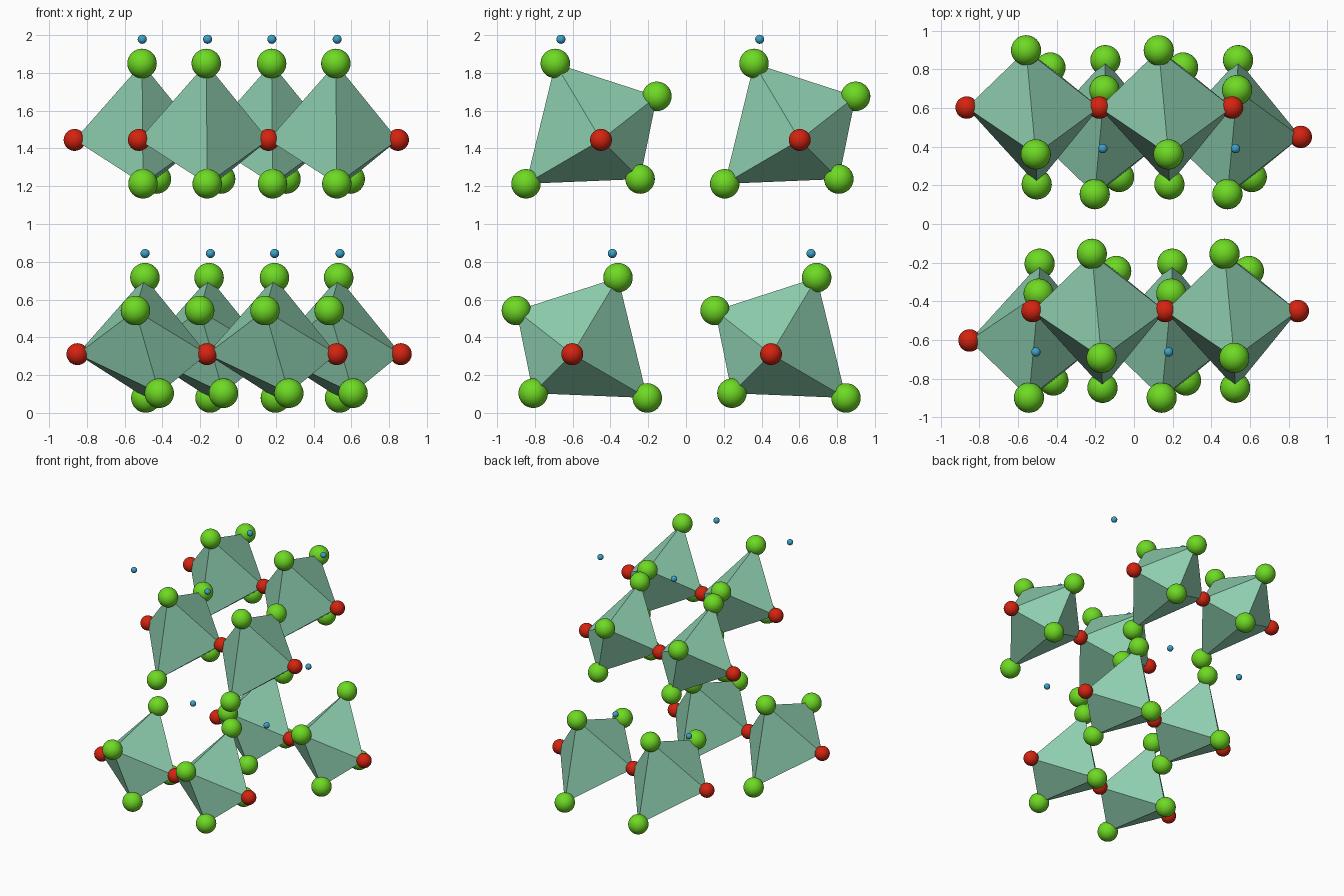
import bpy
import bmesh
from mathutils import Vector

cube = bpy.data.objects.get("Cube")
if cube:
    bpy.data.objects.remove(cube)


def material(name, rgb):
    m = bpy.data.materials.new(name)
    m.use_nodes = True
    m.diffuse_color = (*rgb, 1)
    m.node_tree.nodes["Principled BSDF"].inputs["Base Color"].default_value = (*rgb, 1)
    return m


def ball_mesh(name, radius, mat):
    bm = bmesh.new()
    bmesh.ops.create_uvsphere(bm, u_segments=32, v_segments=16, radius=radius)
    for f in bm.faces:
        f.smooth = True
    me = bpy.data.meshes.new(name)
    bm.to_mesh(me)
    bm.free()
    me.materials.append(mat)
    return me


def place(name, mesh, loc):
    ob = bpy.data.objects.new(name, mesh)
    ob.location = loc
    bpy.context.collection.objects.link(ob)


def octahedron_mesh(name, half, ring, mat):
    """Two tips on the x axis joined to a skewed ring of four corners."""
    bm = bmesh.new()
    tips = [bm.verts.new((s * half, 0, 0)) for s in (-1, 1)]
    corners = [bm.verts.new(c) for c in ring]
    for i in range(4):
        for tip in tips:
            bm.faces.new((tip, corners[i], corners[(i + 1) % 4]))
    bmesh.ops.recalc_face_normals(bm, faces=bm.faces[:])
    me = bpy.data.meshes.new(name)
    bm.to_mesh(me)
    bm.free()
    me.materials.append(mat)
    return me


jade = material("jade", (0.275, 0.63, 0.434))
green = ball_mesh("green_ball", 0.078, material("leaf green", (0.156, 0.70, 0.017)))
red = ball_mesh("red_ball", 0.058, material("red", (0.66, 0.017, 0.005)))
blue = ball_mesh("blue_ball", 0.024, material("sky blue", (0.045, 0.36, 0.58)))

STEP = 0.686          # spacing of octahedra along a chain
HALF = STEP / 2
RING = [(0.014, -0.242, 0.405), (-0.036, 0.296, 0.231),
        (0.09, 0.207, -0.207), (0.019, -0.397, -0.232)]

# tier name, height, y mirror, then chains: (name, first tip x, y, blue ball x offset)
TIERS = [
    ("upper", 1.445, 1, [("front", -0.525, -0.45, -HALF), ("back", -0.865, 0.602, HALF)]),
    ("lower", 0.311, -1, [("front", -0.85, -0.602, HALF), ("back", -0.51, 0.45, -HALF)]),
]

for tier, z, side, chains in TIERS:
    ring = [Vector((x, side * y, h)) for x, y, h in RING]
    body = octahedron_mesh(tier + "_octahedron", HALF, ring, jade)
    for chain, x0, y, shift in chains:
        label = f"{tier}_{chain}"
        # shared tip balls along the chain
        for i in range(3):
            place(label + "_tip_ball", red, (x0 + i * STEP, y, z))
        # octahedra with corner balls and one floating ball each
        for i in range(2):
            centre = Vector((x0 + HALF + i * STEP, y, z))
            place(label + "_octahedron", body, centre)
            for corner in ring:
                place(label + "_corner_ball", green, centre + corner)
            place(label + "_floating_ball", blue,
                  centre + Vector((shift + 0.018, -0.212 * side, 0.533)))
